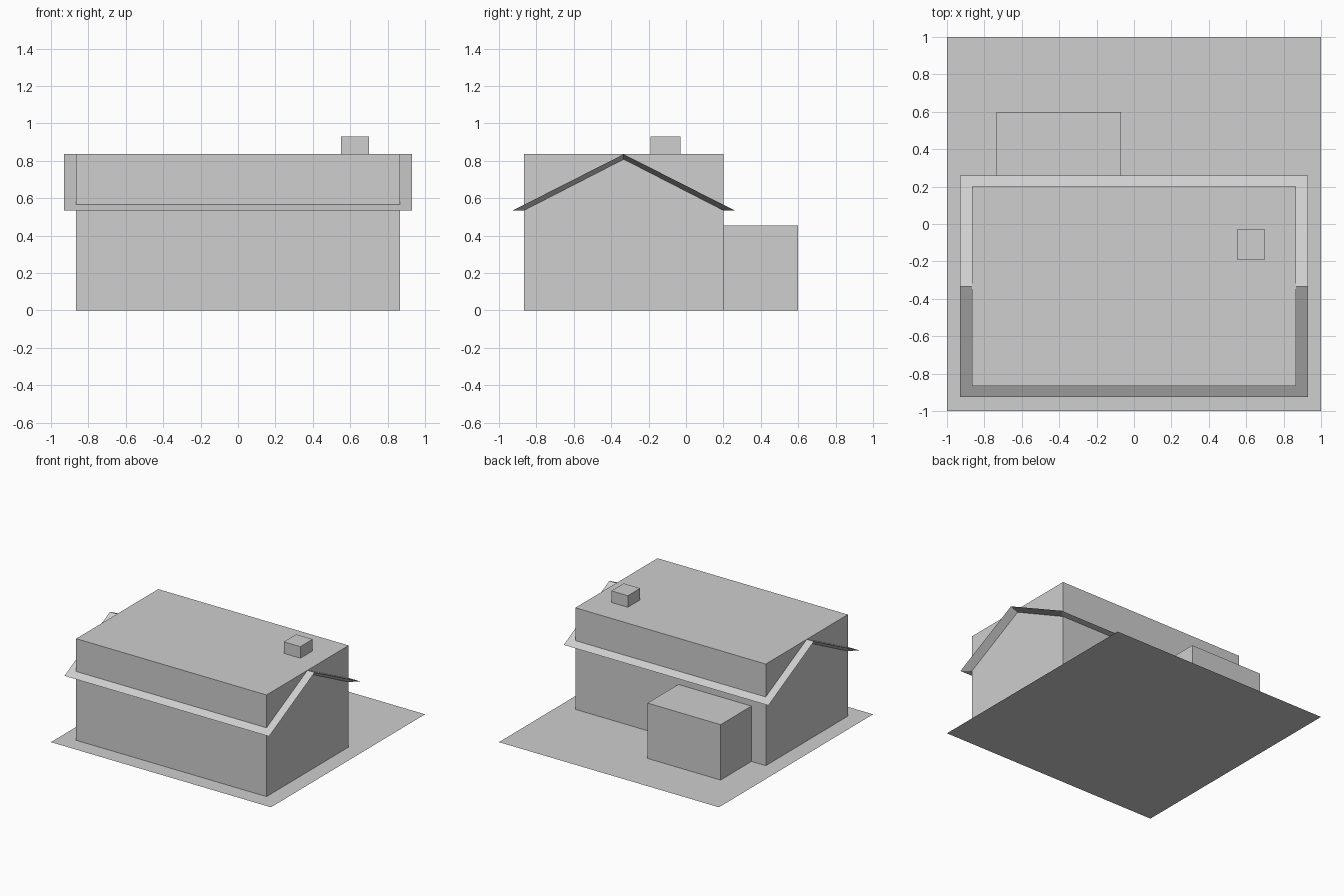
import bpy
import bmesh

cube = bpy.data.objects.get("Cube")
if cube:
    bpy.data.objects.remove(cube, do_unlink=True)

# One plain grey for the whole model
GREY = (0.62, 0.62, 0.62, 1.0)
grey = bpy.data.materials.new("plain_grey")
grey.use_nodes = True
grey.diffuse_color = GREY
grey.node_tree.nodes["Principled BSDF"].inputs["Base Color"].default_value = GREY


def finish(name, bm):
    bmesh.ops.recalc_face_normals(bm, faces=bm.faces)
    mesh = bpy.data.meshes.new(name)
    bm.to_mesh(mesh)
    bm.free()
    mesh.materials.append(grey)
    obj = bpy.data.objects.new(name, mesh)
    bpy.context.scene.collection.objects.link(obj)
    return obj


def box(name, low, high):
    """Axis-aligned block between two corners."""
    bm = bmesh.new()
    bmesh.ops.create_cube(bm, size=1)
    for v in bm.verts:
        v.co = [(a + b) / 2 + c * (b - a) for a, b, c in zip(low, high, v.co)]
    return finish(name, bm)


# Ground sheet
bm = bmesh.new()
bmesh.ops.create_grid(bm, x_segments=1, y_segments=1, size=1)
finish("ground_plate", bm)

# Main block, rear extension and chimney
WALL_X, FRONT, BACK, TOP = 0.865, -0.865, 0.2, 0.835
box("main_house", (-WALL_X, FRONT, 0), (WALL_X, BACK, TOP))
box("rear_extension", (-0.735, BACK, 0), (-0.07, 0.6, 0.455))
box("chimney", (0.55, -0.19, TOP), (0.7, -0.03, 0.93))

# Gable roof: outer slopes, level eaves, and verges tapering in to the walls
RIDGE_Y, EAVE_Z, ROOF_X, ROOF_HALF = -0.333, 0.535, 0.93, 0.592
bm = bmesh.new()


def profile(x, half, ridge_z):
    """Front eave, ridge and back eave points at one x."""
    points = ((-half, EAVE_Z), (0, ridge_z), (half, EAVE_Z))
    return [bm.verts.new((x, RIDGE_Y + y, z)) for y, z in points]


rings = [
    profile(-WALL_X, (BACK - FRONT) / 2, 0.808),
    profile(-ROOF_X, ROOF_HALF, TOP),
    profile(ROOF_X, ROOF_HALF, TOP),
    profile(WALL_X, (BACK - FRONT) / 2, 0.808),
]
for i, ring in enumerate(rings):
    following = rings[(i + 1) % len(rings)]
    for k in range(2):
        bm.faces.new((ring[k], ring[k + 1], following[k + 1], following[k]))
# Level soffits under both eaves
for k in (0, 2):
    bm.faces.new([ring[k] for ring in rings])
finish("gable_roof", bm)
